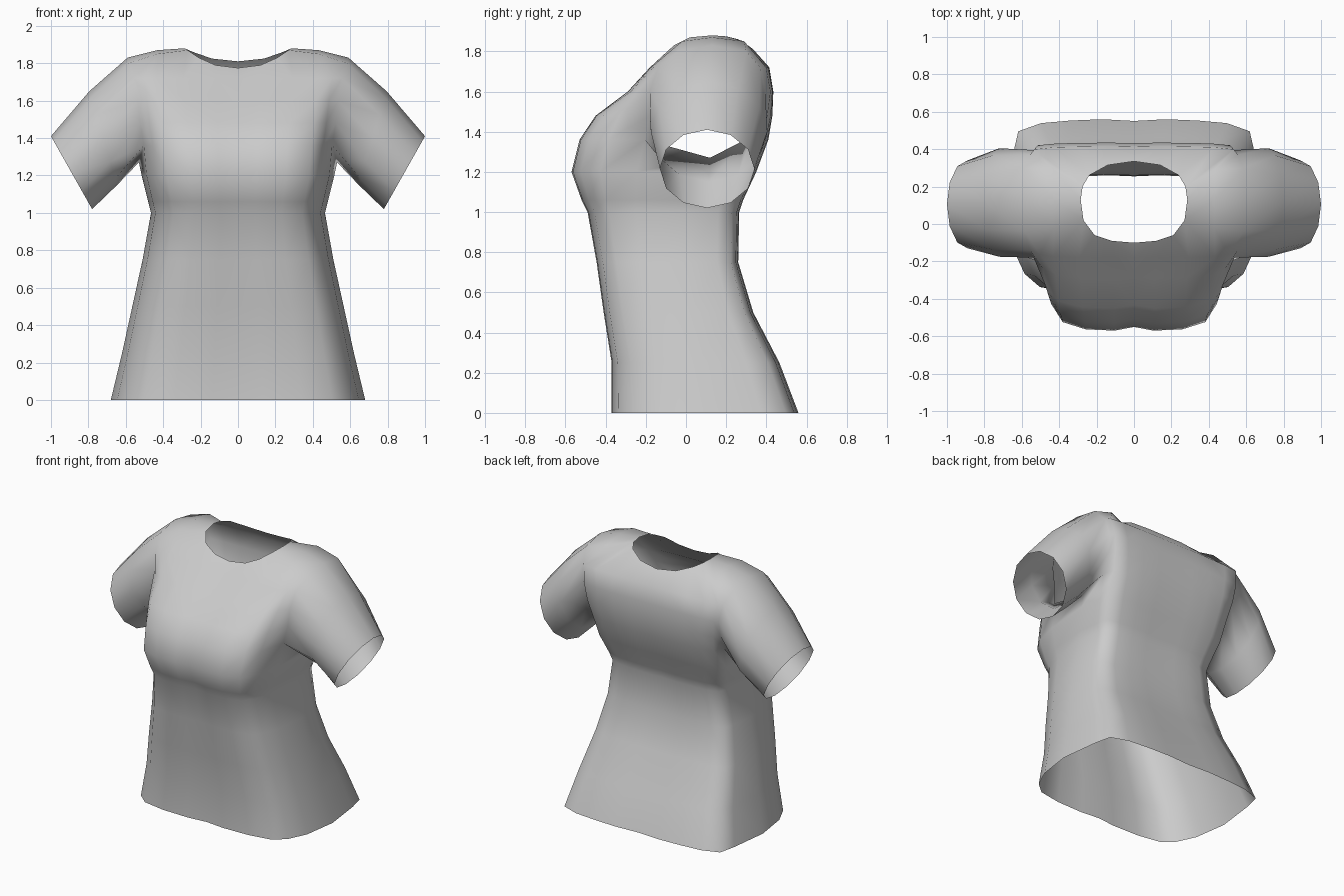
import bpy, bmesh
from math import sin, cos, pi
from mathutils import Vector

cube = bpy.data.objects.get("Cube")
if cube:
    bpy.data.objects.remove(cube)

fabric = bpy.data.materials.new("grey_fabric")
fabric.use_nodes = True
grey = (0.6, 0.6, 0.6, 1)
fabric.diffuse_color = grey
fabric.node_tree.nodes["Principled BSDF"].inputs["Base Color"].default_value = grey

# Half outline of the torso: (width share, depth share), front centre to back centre
OUTLINE = [(0, .97), (.2, 1), (.5, .99), (.74, .93), (.86, .78), (.95, .5), (1, 0),
           (.95, .6), (.91, .86), (.73, .955), (.5, .985), (.25, 1), (0, .98)]
SIDE, LAST = 6, 12

# Closed rings, hem to armpit: height, half width, front y, side y, back y
RINGS = [(0, .68, -.37, .1, .56), (.25, .62, -.37, .06, .465), (.5, .565, -.41, .02, .335),
         (.75, .51, -.445, 0, .26), (1, .465, -.49, 0, .265), (1.06, .48, -.52, .02, .285),
         (1.2, .515, -.57, .08, .35), (1.36, .53, -.53, .12, .41)]

# Chest rows between the armholes: height, half width, front y, front armhole y,
# back armhole y, back y
CHEST = [(1.48, .55, -.45, -.18, .36, .43), (1.6, .565, -.29, -.18, .395, .435),
         (1.72, .585, -.18, -.14, .37, .415)]

# Neckline and shoulder row, by outline column
NECK = {0: (0, -.1, 1.775), 1: (.12, -.09, 1.79), 2: (.21, -.06, 1.83), 3: (.27, .02, 1.87),
        4: (.43, -.02, 1.85), 5: (.585, -.04, 1.8), 7: (.585, .3, 1.8), 8: (.43, .29, 1.85),
        9: (.275, .2, 1.875), 10: (.24, .26, 1.86), 11: (.14, .315, 1.825), 12: (0, .335, 1.81)}
SEAM = {3: (.285, .13, 1.88), 4: (.43, .13, 1.87), 5: (.59, .13, 1.83)}

bm = bmesh.new()
rows = []

# Lower body
for z, w, front, side, back in RINGS:
    row = {}
    for c, (u, v) in enumerate(OUTLINE):
        y = side + v * ((front if c < SIDE else back) - side)
        row[c] = bm.verts.new((w * u, y, z))
    rows.append(row)
armpit = len(rows) - 1
rows[armpit][SIDE].co.z = 1.27

# Chest and upper back
for z, w, front, arm_front, arm_back, back in CHEST:
    row = {}
    for c, (u, v) in enumerate(OUTLINE):
        if c == SIDE:
            continue
        is_front = c < SIDE
        edge = OUTLINE[5 if is_front else 7][1]
        start, end = (arm_front, front) if is_front else (arm_back, back)
        row[c] = bm.verts.new((w * u, start + (end - start) * (v - edge) / (1 - edge), z))
    rows.append(row)

# Neckline and shoulder seam, the seam being shared by front and back
rows.append({c: bm.verts.new(p) for c, p in NECK.items()})
seam = {c: bm.verts.new(p) for c, p in SEAM.items()}
seam.update({LAST - c: v for c, v in list(seam.items())})
rows.append(seam)

for low, high in zip(rows, rows[1:]):
    for c in range(LAST):
        if all(k in r for r in (low, high) for k in (c, c + 1)):
            bm.faces.new((low[c], low[c + 1], high[c + 1], high[c]))

# Sleeve: armhole loop from armpit up the front, over the shoulder and down the back
loop = [rows[armpit][SIDE]] + [r[5] for r in rows[armpit:]]
loop += [r[7] for r in reversed(rows[armpit:-1])]
count = len(loop)
# Ring centre, vector to its top, half depth
SLEEVE = [((.72, .115, 1.4), (.075, 0, .25), .29),
          ((.89, .105, 1.215), (.11, 0, .195), .235)]
for centre, up, depth in SLEEVE:
    ring = []
    for k in range(count):
        a = 2 * pi * k / count
        ring.append(bm.verts.new(Vector(centre) - Vector(up) * cos(a) - Vector((0, depth * sin(a), 0))))
    for k in range(count):
        n = (k + 1) % count
        bm.faces.new((loop[k], ring[k], ring[n], loop[n]))
    loop = ring

for f in bm.faces:
    f.smooth = True
mesh = bpy.data.meshes.new("shirt")
bm.to_mesh(mesh)
bm.free()
mesh.materials.append(fabric)
shirt = bpy.data.objects.new("shirt", mesh)
bpy.context.collection.objects.link(shirt)

# Other half
mirror = shirt.modifiers.new("mirror", 'MIRROR')
mirror.use_clip = True
mirror.merge_threshold = 0.001
